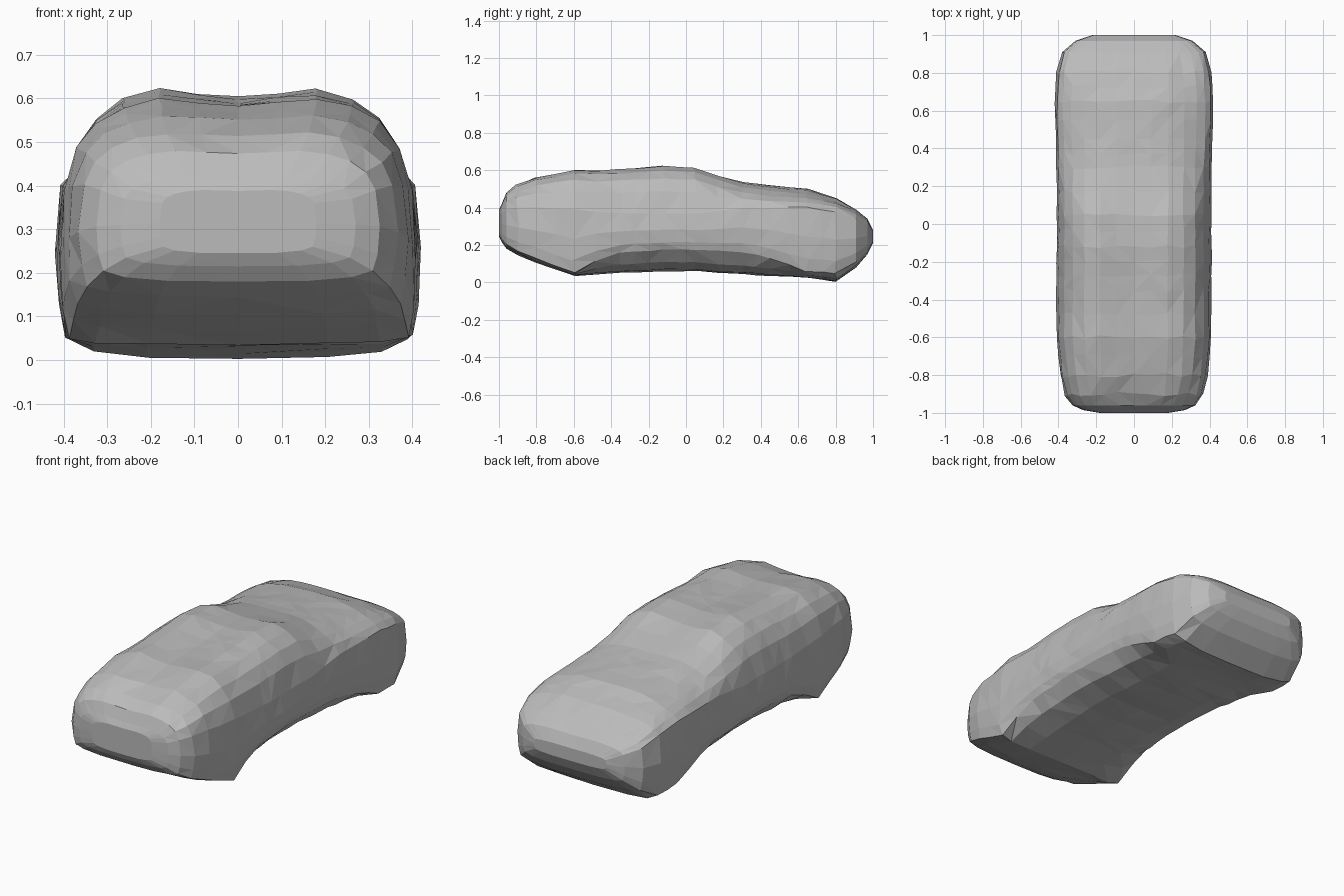
import bpy
import bmesh
import random

random.seed(4)

cube = bpy.data.objects.get("Cube")
if cube:
    bpy.data.objects.remove(cube, do_unlink=True)

# Single clay grey paint
grey = bpy.data.materials.new("clay_grey")
grey.use_nodes = True
paint = (0.5, 0.5, 0.5, 1)
grey.diffuse_color = paint
grey.node_tree.nodes["Principled BSDF"].inputs["Base Color"].default_value = paint

# Stations along the body:
# y, half width, top, shoulder height, sill height, bottom, deck slope
STATIONS = [
    (-1, .18, .39, .36, .26, .245, 0),
    (-.985, .27, .42, .37, .235, .215, 0),
    (-.96, .325, .48, .39, .205, .18, 0),
    (-.9, .365, .52, .4, .17, .145, 0),
    (-.8, .39, .56, .4, .13, .105, 0),
    (-.6, .41, .6, .39, .05, .035, 0),
    (-.48, .41, .597, .38, .11, .045, 0),
    (-.35, .41, .605, .37, .16, .05, 0),
    (-.12, .41, .622, .37, .175, .06, 0),
    (.05, .41, .61, .37, .175, .06, 0),
    (.17, .41, .575, .38, .17, .05, .2),
    (.3, .41, .54, .4, .16, .045, .5),
    (.45, .415, .52, .4, .13, .035, .7),
    (.65, .42, .5, .4, .06, .025, .7),
    (.8, .41, .45, .38, .045, .003, .5),
    (.91, .38, .39, .34, .11, .08, .2),
    (.97, .31, .34, .31, .17, .15, 0),
    (1, .22, .28, .27, .22, .21, 0),
]


def mix(a, b, t):
    return a + (b - a) * t


def resample(stations, gap):
    """Add in-between stations where the spacing is wide."""
    result = [stations[0]]
    for first, last in zip(stations, stations[1:]):
        count = max(1, round((last[0] - first[0]) / gap))
        for i in range(count):
            t = (i + 1) / count
            result.append(tuple(mix(a, b, t) for a, b in zip(first, last)))
    return result


# Upper outline: width fraction, rise on the round roof, rise on the sloped deck
UPPER = [(0, .93, 1), (.22, .96, .98), (.44, 1, .87), (.64, .91, .65),
         (.79, .74, .42), (.9, .46, .2), (.97, 0, 0)]


def half_section(width, top, shoulder, sill, bottom, slope):
    """Outline from the roof centre down to the belly centre."""
    outline = [(x, shoulder + (top - shoulder) * mix(roof, deck, slope))
               for x, roof, deck in UPPER]
    outline += [
        (1, mix(shoulder, sill, .45)),
        (.985, mix(shoulder, sill, .8)),
        (.95, sill),
        (.8, mix(sill, bottom, .6)),
        (.5, mix(sill, bottom, .93)),
        (0, bottom),
    ]
    return [(x * width, z) for x, z in outline]


# Body shell lofted through the stations
bm = bmesh.new()
rings = []
for y, *shape in resample(STATIONS, .09):
    half = half_section(*shape)
    loop = half + [(-x, z) for x, z in reversed(half[1:-1])]
    wobble = 0 if abs(y) > .9 else .006
    rings.append([
        bm.verts.new((
            x + random.uniform(-wobble, wobble) / 2,
            y + random.uniform(-wobble, wobble) * 2,
            max(0, z + random.uniform(-wobble, wobble) / 2),
        ))
        for x, z in loop
    ])

for ring, following in zip(rings, rings[1:]):
    for i in range(len(ring)):
        j = (i + 1) % len(ring)
        quad = [ring[i], ring[j], following[j], following[i]]
        # Random diagonals give the irregular facets
        if random.random() < .5:
            quad = quad[1:] + quad[:1]
        a, b, c, d = quad
        bm.faces.new((a, b, c))
        bm.faces.new((a, c, d))

# Nose and tail caps
bm.faces.new(rings[0])
bm.faces.new(rings[-1])
bmesh.ops.recalc_face_normals(bm, faces=bm.faces)

mesh = bpy.data.meshes.new("car_body")
bm.to_mesh(mesh)
bm.free()
mesh.materials.append(grey)
body = bpy.data.objects.new("car_body", mesh)
bpy.context.collection.objects.link(body)
